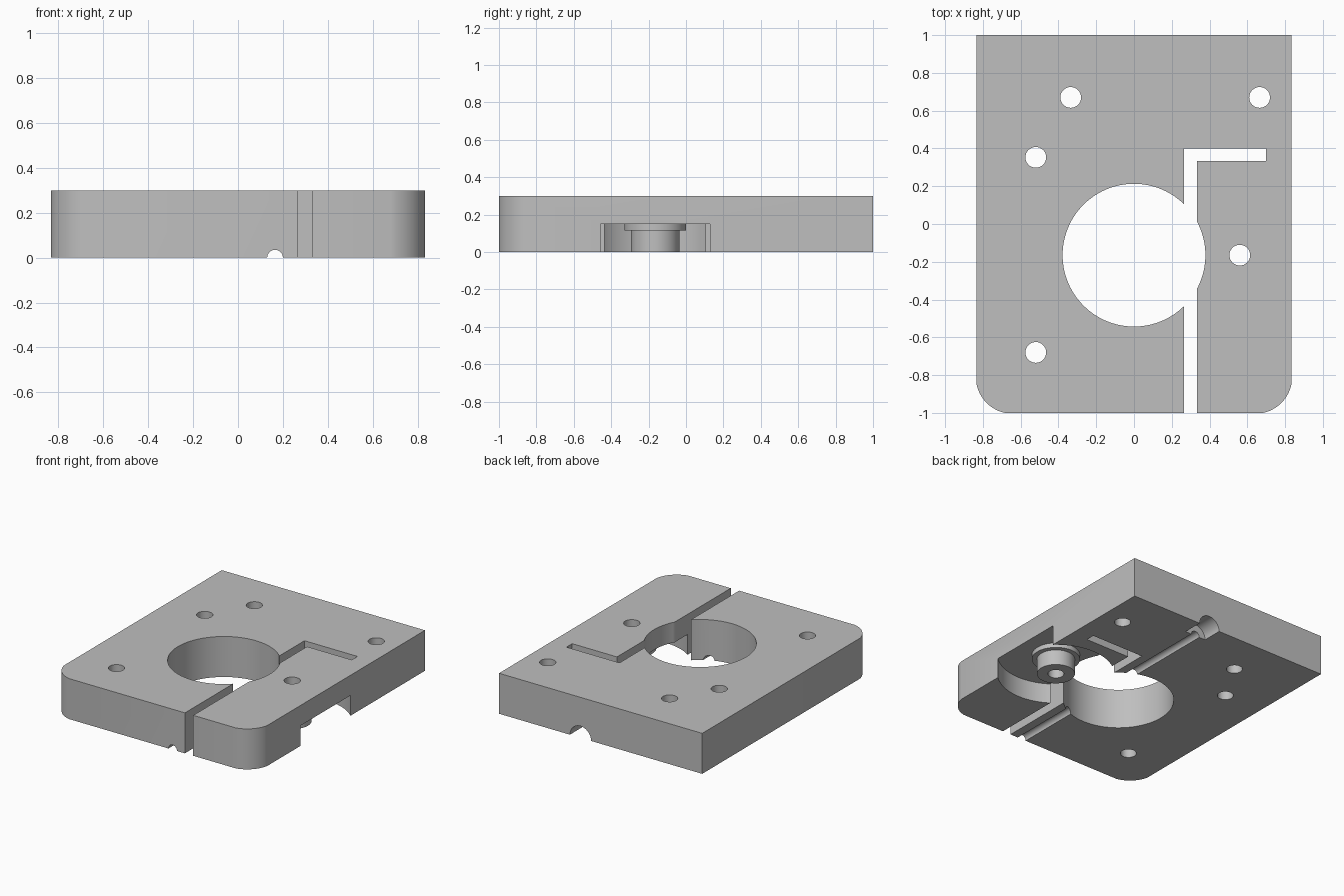
import bpy, bmesh
from math import sin, cos, pi, radians, atan2, hypot
from mathutils import Matrix

cube = bpy.data.objects.get("Cube")
if cube:
    bpy.data.objects.remove(cube, do_unlink=True)

grey = bpy.data.materials.new("light_grey")
grey.use_nodes = True
COLOUR = (0.52, 0.52, 0.52, 1)
grey.diffuse_color = COLOUR
grey.node_tree.nodes["Principled BSDF"].inputs["Base Color"].default_value = COLOUR

W, L, H = 0.833, 1.0, 0.3


def make_object(name, bm):
    bmesh.ops.recalc_face_normals(bm, faces=bm.faces)
    mesh = bpy.data.meshes.new(name)
    bm.to_mesh(mesh)
    bm.free()
    mesh.materials.append(grey)
    ob = bpy.data.objects.new(name, mesh)
    bpy.context.collection.objects.link(ob)
    return ob


def prism(name, outline, z0, z1):
    bm = bmesh.new()
    face = bm.faces.new([bm.verts.new((x, y, z0)) for x, y in outline])
    top = bmesh.ops.extrude_face_region(bm, geom=[face])["geom"]
    verts = [v for v in top if isinstance(v, bmesh.types.BMVert)]
    bmesh.ops.translate(bm, verts=verts, vec=(0, 0, z1 - z0))
    return make_object(name, bm)


def disc(name, x, y, r, z0, z1, sides=48):
    ring = [(x + r * cos(2 * pi * i / sides), y + r * sin(2 * pi * i / sides))
            for i in range(sides)]
    return prism(name, ring, z0, z1)


def rod(name, x, r, y0, y1):
    """Cylinder lying along y at the underside."""
    bm = bmesh.new()
    turn = Matrix.Translation((x, (y0 + y1) / 2, 0)) @ Matrix.Rotation(pi / 2, 4, 'X')
    bmesh.ops.create_cone(bm, cap_ends=True, segments=32, radius1=r, radius2=r,
                          depth=y1 - y0, matrix=turn)
    return make_object(name, bm)


def combine(target, tool, operation='DIFFERENCE'):
    mod = target.modifiers.new("combine", 'BOOLEAN')
    mod.operation, mod.solver, mod.object = operation, 'EXACT', tool
    bpy.context.view_layer.objects.active = target
    bpy.ops.object.modifier_apply(modifier=mod.name)
    bpy.data.objects.remove(tool, do_unlink=True)


# Plate outline with rounded front corners
d = 0.19
r = hypot(d, d - 0.15)
start = atan2(-(d - 0.15), d)
arc = [start + (-pi / 2 - 2 * start) * i / 12 for i in range(13)]
right_corner = [(W - d + r * cos(a), -L + d + r * sin(a)) for a in arc]
left_corner = [(-x, y) for x, y in reversed(right_corner)]
plate = prism("clamp_plate", [(-W, L), (W, L)] + right_corner + left_corner, 0, H)

# Round pocket under the clamp arm, with a stepped boss left standing
cx, cy = 0.56, -0.165
combine(plate, disc("pocket_cutter", cx, cy, 0.4, -0.1, 0.15, 96))
combine(plate, disc("boss_flange", cx, cy, 0.165, 0.115, 0.2), 'UNION')
combine(plate, disc("boss", cx, cy, 0.13, 0, 0.22), 'UNION')

# Main bore and L-shaped flexure slit
combine(plate, disc("bore_cutter", 0, cy, 0.378, -0.1, 0.4, 96))
slit = [(0.265, -1.1), (0.333, -1.1), (0.333, 0.333), (0.7, 0.333), (0.7, 0.4), (0.265, 0.4)]
combine(plate, prism("slit_cutter", slit, -0.1, 0.4))

# Screw holes
for x, y in [(-0.335, 0.67), (0.665, 0.67), (-0.52, 0.353), (-0.52, -0.68), (cx, cy)]:
    combine(plate, disc("hole_cutter", x, y, 0.055, -0.1, 0.4, 32))

# Half-round groove on the underside, counterbored at the back
combine(plate, rod("groove_cutter", 0.165, 0.035, -1.1, 1.1))
combine(plate, rod("counterbore_cutter", 0.165, 0.087, 0.85, 1.1))

bpy.ops.object.select_all(action='DESELECT')
plate.select_set(True)
bpy.context.view_layer.objects.active = plate
bpy.ops.object.shade_smooth_by_angle(angle=radians(30))
